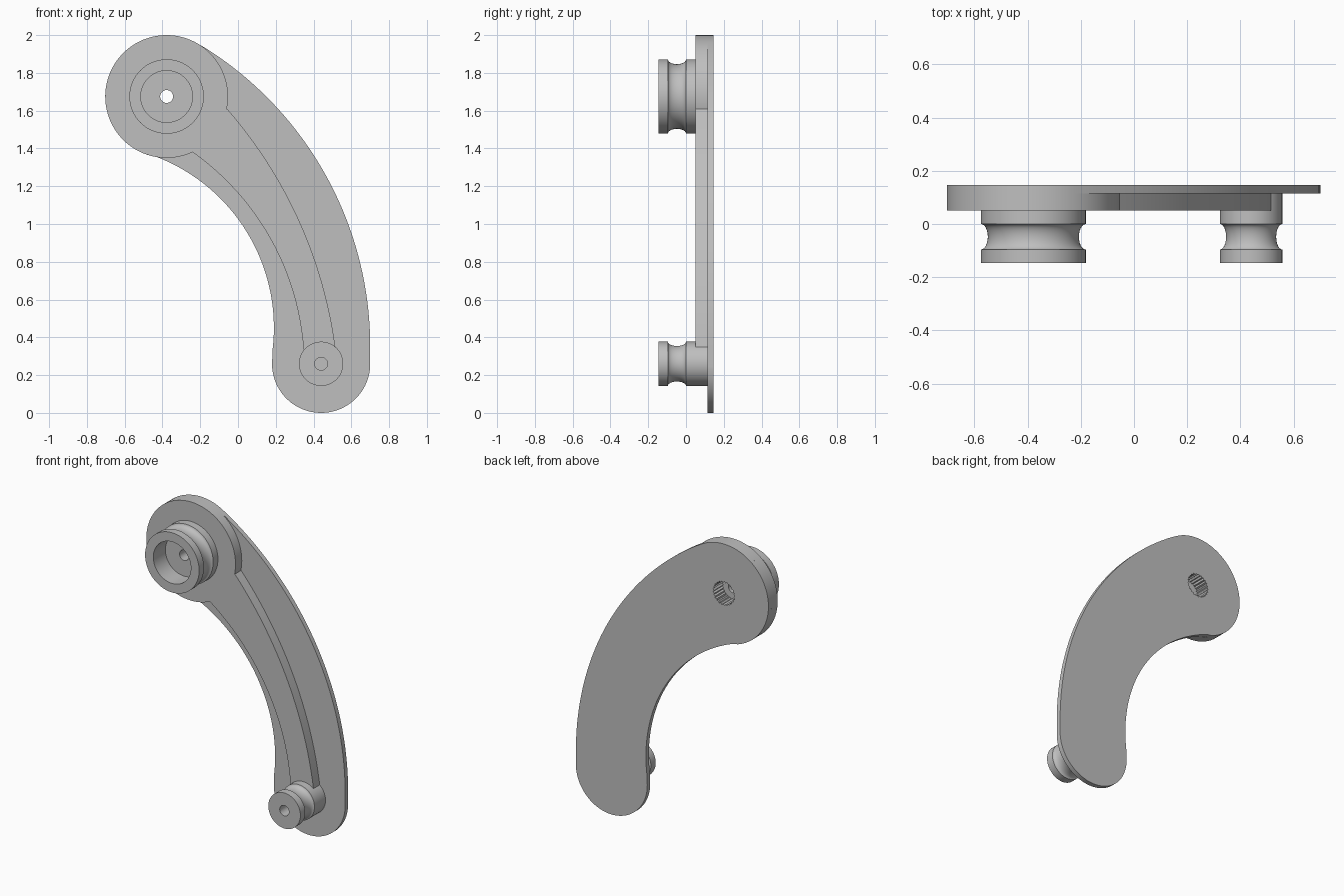
import bpy, bmesh
from math import sin, cos, radians, pi, asin, hypot, atan2
from mathutils import Vector

cube = bpy.data.objects.get("Cube")
if cube:
    bpy.data.objects.remove(cube, do_unlink=True)

mat = bpy.data.materials.new("plain grey")
mat.use_nodes = True
grey = (0.52, 0.52, 0.52, 1)
mat.diffuse_color = grey
mat.node_tree.nodes["Principled BSDF"].inputs["Base Color"].default_value = grey

HEAD, HEAD_R = (-0.378, 1.675), 0.325
FOOT, FOOT_R = (0.44, 0.26), 0.26
FRONT, FACE, STEP, BACK = -0.146, 0.05, 0.115, 0.146


def finish(name, bm):
    bmesh.ops.remove_doubles(bm, verts=bm.verts, dist=1e-5)
    bmesh.ops.recalc_face_normals(bm, faces=bm.faces)
    mesh = bpy.data.meshes.new(name)
    bm.to_mesh(mesh)
    bm.free()
    mesh.materials.append(mat)
    obj = bpy.data.objects.new(name, mesh)
    bpy.context.collection.objects.link(obj)
    bpy.ops.object.select_all(action='DESELECT')
    obj.select_set(True)
    bpy.context.view_layer.objects.active = obj
    bpy.ops.object.shade_smooth_by_angle(angle=radians(30))
    return obj


def arc(centre, r, start, end, n=32):
    """Points on an arc in the x-z plane, angles in degrees."""
    angles = [radians(start + (end - start) * i / n) for i in range(n + 1)]
    return [(centre[0] + r * cos(a), centre[1] + r * sin(a)) for a in angles]


def bow(a, b, r, n=24):
    """Arc of radius r from a down to b, bulging to the upper right."""
    dx, dz = b[0] - a[0], b[1] - a[1]
    d = hypot(dx, dz)
    h = (r * r - d * d / 4) ** 0.5
    centre = ((a[0] + b[0]) / 2 + dz / d * h, (a[1] + b[1]) / 2 - dx / d * h)
    start = atan2(a[1] - centre[1], a[0] - centre[0])
    sweep = 2 * asin(d / 2 / r)
    return arc(centre, r, start * 180 / pi, (start - sweep) * 180 / pi, n)


def prism(name, loops, y0, y1):
    """Flat outline, with optional holes, extruded along y."""
    bm = bmesh.new()
    for loop in loops:
        vs = [bm.verts.new((x, y0, z)) for x, z in loop]
        for i, v in enumerate(vs):
            bm.edges.new((vs[i - 1], v))
    bmesh.ops.remove_doubles(bm, verts=bm.verts, dist=1e-4)
    bmesh.ops.triangle_fill(bm, edges=bm.edges[:], use_beauty=True, normal=(0, -1, 0))
    ext = bmesh.ops.extrude_face_region(bm, geom=bm.faces[:], use_keep_orig=True)
    moved = [g for g in ext["geom"] if isinstance(g, bmesh.types.BMVert)]
    bmesh.ops.translate(bm, verts=moved, vec=(0, y1 - y0, 0))
    return finish(name, bm)


def lathe(name, centre, profile, closed):
    """Spin a (radius, y) profile around the y axis through centre."""
    bm = bmesh.new()
    vs = [bm.verts.new((centre[0] + r, y, centre[1])) for r, y in profile]
    edges = [bm.edges.new(p) for p in zip(vs, vs[1:])]
    if closed:
        edges.append(bm.edges.new((vs[-1], vs[0])))
    bmesh.ops.spin(bm, geom=vs + edges, cent=Vector((centre[0], 0, centre[1])),
                   axis=(0, 1, 0), angle=2 * pi, steps=72, use_merge=True)
    return finish(name, bm)


def grooved_side(r, depth, back):
    """Pulley side from back to front with a rounded groove."""
    mid, half = -0.048, 0.048
    groove = [(r - depth * sin(pi * i / 12), mid + half * cos(pi * i / 12)) for i in range(13)]
    return [(r, back)] + groove + [(r, FRONT)]


# Toothed shaft socket at the back of the head
socket = []
for i in range(50):
    a, r = 2 * pi * i / 50, (0.079 if i % 2 else 0.071)
    socket.append((HEAD[0] + r * cos(a), HEAD[1] + r * sin(a)))

# Curved back plate
outline = (arc(HEAD, HEAD_R, 59.1, 251.8, 48)
           + arc((-0.78, 0.45), 0.97, 71.8, -8.85, 48)[1:-1]
           + arc(FOOT, FOOT_R, 171.15, 356.8, 48)
           + arc((-1.17, 0.35), 1.87, -3.2, 59.1, 48)[1:-1])
prism("back_plate", [outline, socket], STEP, BACK)

# Thick round head
prism("head_disc", [arc(HEAD, HEAD_R, 0, 360, 96)[:-1], socket], FACE, STEP)

# Tapered stiffening rib
outer = bow((-0.058, 1.61), (0.515, 0.35), 2.4)
inner = bow((-0.24, 1.38), (0.347, 0.335), 1.4)
prism("rib", [outer + inner[::-1]], FACE, STEP)

# Large hollow pulley with a screw hole through its floor
floor, hole = -0.02, 0.034
lathe("head_pulley", HEAD,
      [(hole, FACE)] + grooved_side(0.197, 0.026, FACE)
      + [(0.137, FRONT), (0.137, floor), (hole, floor)], True)

# Small pulley with a blind hole
lathe("foot_pulley", FOOT,
      [(0, STEP)] + grooved_side(0.117, 0.023, STEP)
      + [(hole, FRONT), (hole, 0.05), (0, 0.05)], False)
